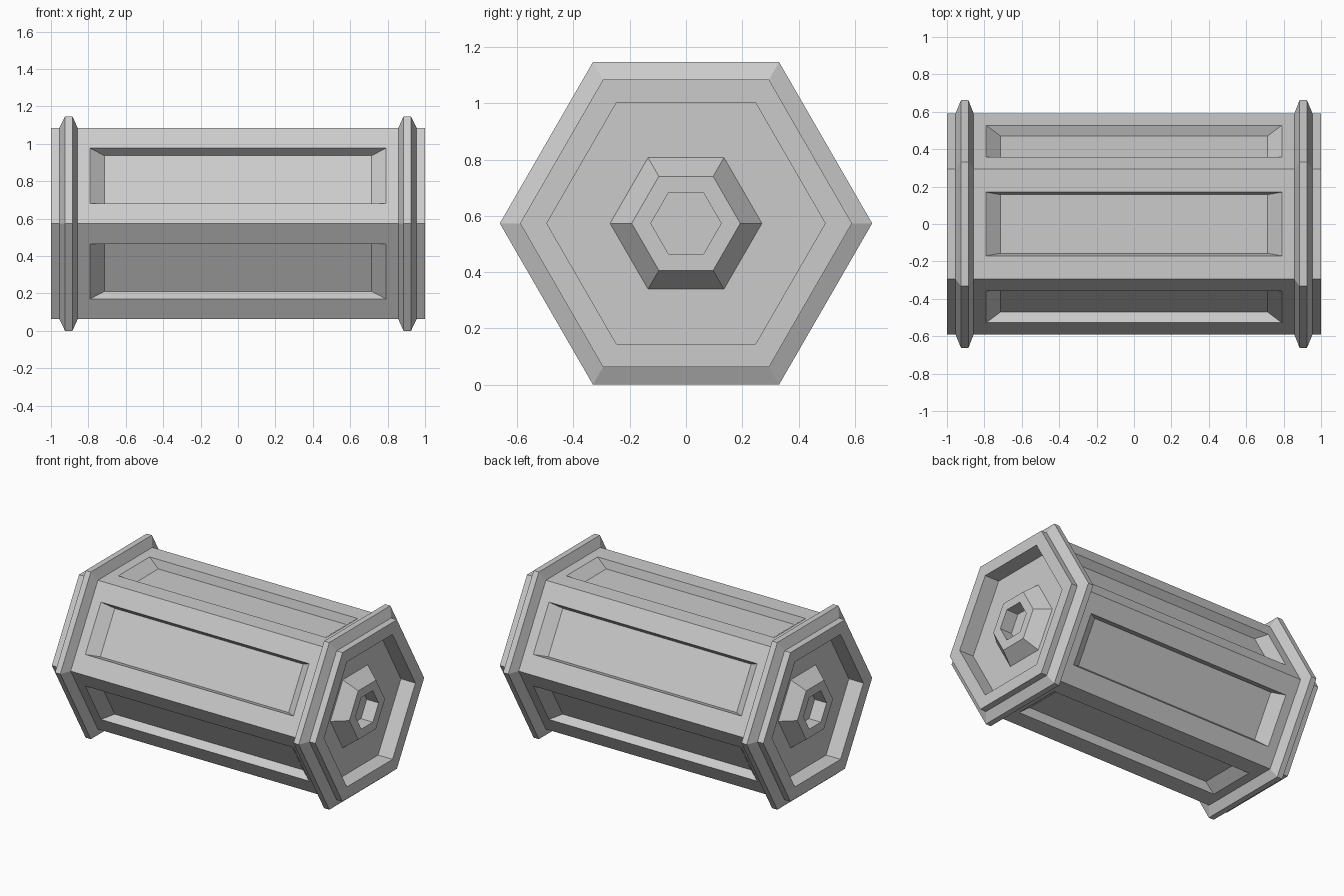
import bpy, bmesh
from math import cos, sin, pi
from mathutils import Vector

cube = bpy.data.objects.get("Cube")
if cube:
    bpy.data.objects.remove(cube, do_unlink=True)

SIDES = 6
APOTHEM = cos(pi / SIDES)
FLANGE_R, BODY_R = 0.662, 0.59
CENTRE = Vector((0, 0, FLANGE_R * APOTHEM))
BODY_END = 0.857

grey = bpy.data.materials.new("light grey")
grey.use_nodes = True
grey.diffuse_color = (0.6, 0.6, 0.6, 1)
grey.node_tree.nodes["Principled BSDF"].inputs["Base Color"].default_value = (0.6, 0.6, 0.6, 1)


def finish(bm, name):
    bmesh.ops.remove_doubles(bm, verts=bm.verts, dist=0.0005)
    bmesh.ops.recalc_face_normals(bm, faces=bm.faces)
    mesh = bpy.data.meshes.new(name)
    bm.to_mesh(mesh)
    bm.free()
    mesh.materials.append(grey)
    obj = bpy.data.objects.new(name, mesh)
    bpy.context.collection.objects.link(obj)


def bridge(bm, a, b):
    for i in range(len(a)):
        j = (i + 1) % len(a)
        bm.faces.new((a[i], a[j], b[j], b[i]))


def hex_ring(bm, x, r):
    angles = [2 * pi * k / SIDES for k in range(SIDES)]
    return [bm.verts.new(CENTRE + Vector((x, r * cos(a), r * sin(a)))) for a in angles]


# Barrel: six walls, each with a recessed panel, closed by hidden end faces
bm = bmesh.new()
panel = [(BODY_END, BODY_R / 2, 0), (0.79, 0.17, 0), (0.715, 0.157, 0.057)]
for k in range(SIDES):
    a = 2 * pi * (k + 0.5) / SIDES
    normal = Vector((0, cos(a), sin(a)))
    along = Vector((0, -sin(a), cos(a)))
    rings = []
    for half_x, half_w, depth in panel:
        mid = CENTRE + normal * (BODY_R * APOTHEM - depth)
        rings.append([bm.verts.new(mid + Vector((sx * half_x, 0, 0)) + along * sw * half_w)
                      for sx, sw in ((-1, -1), (1, -1), (1, 1), (-1, 1))])
    for outer, inner in zip(rings, rings[1:]):
        bridge(bm, outer, inner)
    bm.faces.new(rings[-1])
for side in (-1, 1):
    bm.faces.new(hex_ring(bm, side * BODY_END, BODY_R))
finish(bm, "barrel")

# End caps: bevelled flange, rim, sunken floor, tapered boss and its socket
cap_profile = [(BODY_END, BODY_R), (0.885, FLANGE_R), (0.925, FLANGE_R), (0.955, BODY_R),
               (1, BODY_R), (1, 0.495), (0.89, 0.495), (0.89, 0.27),
               (0.98, 0.193), (0.98, 0.125), (0.89, 0.125)]
for side, name in ((-1, "right_end_cap"), (1, "left_end_cap")):
    bm = bmesh.new()
    rings = [hex_ring(bm, side * x, r) for x, r in cap_profile]
    for a, b in zip(rings, rings[1:]):
        bridge(bm, a, b)
    bm.faces.new(rings[0])
    bm.faces.new(rings[-1])
    finish(bm, name)
